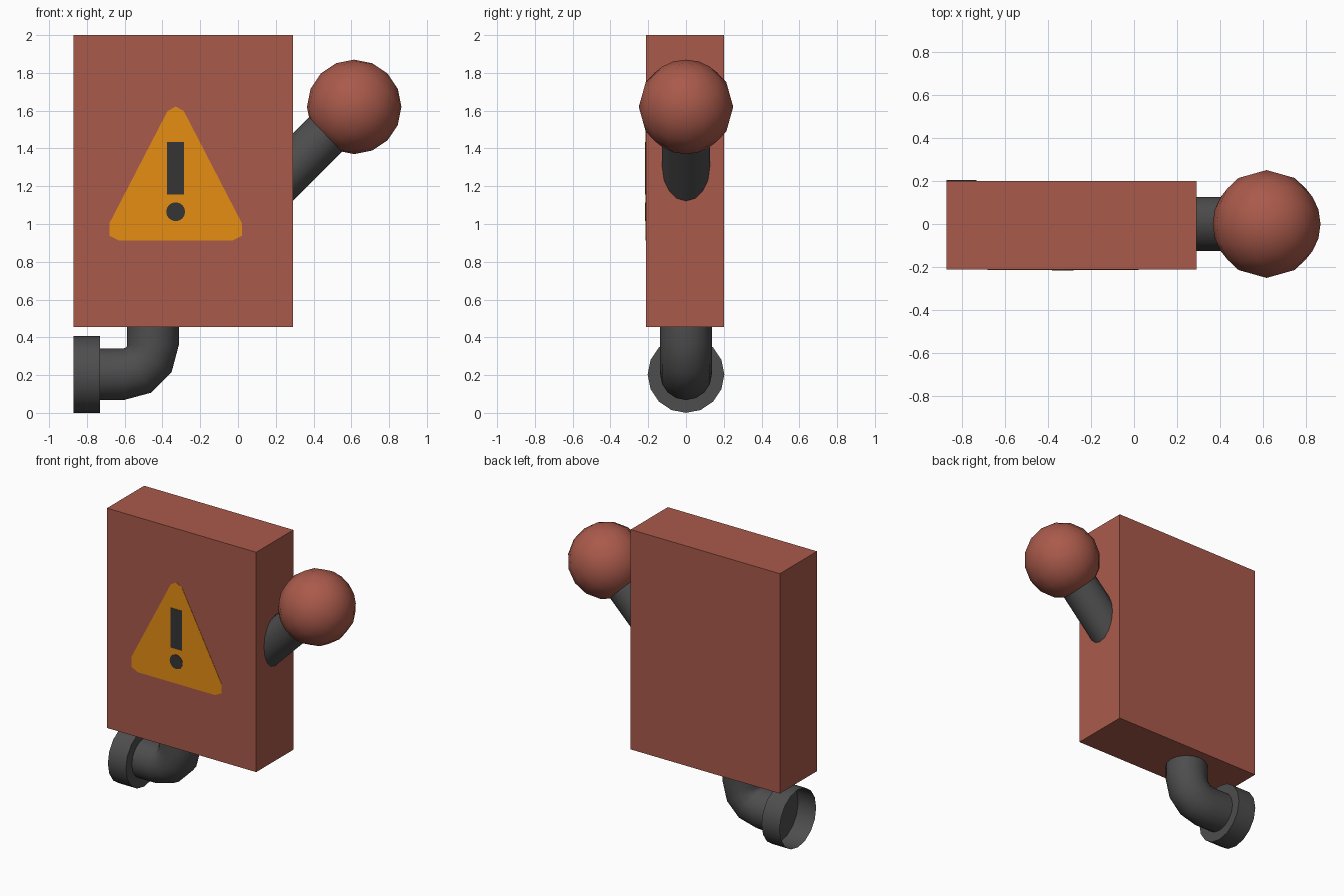
import bpy, bmesh, math
from mathutils import Vector, Matrix

if "Cube" in bpy.data.objects:
    bpy.data.objects.remove(bpy.data.objects["Cube"])


def material(name, rgb):
    m = bpy.data.materials.new(name)
    m.diffuse_color = (*rgb, 1)
    m.use_nodes = True
    m.node_tree.nodes["Principled BSDF"].inputs["Base Color"].default_value = m.diffuse_color
    return m


RED = material("brick red", (0.40, 0.102, 0.07))
AMBER = material("amber", (0.78, 0.27, 0.006))
GREY = material("dark grey", (0.075, 0.075, 0.075))
BLACK = material("near black", (0.036, 0.036, 0.036))


def finish(name, bm, mat, smooth=False):
    bmesh.ops.recalc_face_normals(bm, faces=bm.faces)
    me = bpy.data.meshes.new(name)
    bm.to_mesh(me)
    bm.free()
    ob = bpy.data.objects.new(name, me)
    bpy.context.collection.objects.link(ob)
    me.materials.append(mat)
    if smooth:
        bpy.ops.object.select_all(action='DESELECT')
        ob.select_set(True)
        bpy.context.view_layer.objects.active = ob
        bpy.ops.object.shade_smooth_by_angle(angle=math.radians(50))
    return ob


def tube(name, stations, mat, sides=16, cap_end=False):
    """Sweep a circle in the xz plane; stations are (x, z, heading, radius)."""
    bm = bmesh.new()
    rings = []
    for x, z, heading, r in stations:
        normal = Vector((-math.sin(heading), 0, math.cos(heading)))
        ring = []
        for i in range(sides):
            a = math.tau * i / sides
            ring.append(bm.verts.new(Vector((x, 0, z)) + normal * (r * math.cos(a))
                                     + Vector((0, r * math.sin(a), 0))))
        rings.append(ring)
    for a, b in zip(rings, rings[1:]):
        for i in range(sides):
            j = (i + 1) % sides
            bm.faces.new((a[i], a[j], b[j], b[i]))
    if cap_end:
        bm.faces.new(rings[-1])
    return finish(name, bm, mat, True)


def plate(name, outline, y_front, y_back, mat):
    """Thin plate from an xz outline."""
    bm = bmesh.new()
    face = bm.faces.new([bm.verts.new((x, y_front, z)) for x, z in outline])
    ext = bmesh.ops.extrude_face_region(bm, geom=[face])
    moved = [v for v in ext["geom"] if isinstance(v, bmesh.types.BMVert)]
    bmesh.ops.translate(bm, verts=moved, vec=(0, y_back - y_front, 0))
    # keep both ends of the plate
    if len(bm.faces) == len(outline) + 1:
        bm.verts.ensure_lookup_table()
        bm.faces.new(bm.verts[:len(outline)])
    return finish(name, bm, mat)


# Cabinet
FRONT = -0.212
plate("cabinet", [(-0.87, 0.455), (0.29, 0.455), (0.29, 2.0), (-0.87, 2.0)], FRONT, 0.20, RED)

# Warning sign: triangle with clipped corners, bar and dot
CX = -0.33
half = [(0, 1.622), (0.043, 1.598), (0.35, 1.005), (0.35, 0.937), (0.30, 0.912)]
sign = [(CX + x, z) for x, z in half] + [(CX - x, z) for x, z in reversed(half[1:])]
plate("warning_sign", sign, FRONT - 0.002, FRONT + 0.002, AMBER)
plate("sign_bar", [(CX - 0.045, 1.155), (CX + 0.045, 1.155), (CX + 0.045, 1.435),
                   (CX - 0.045, 1.435)], FRONT - 0.004, FRONT, BLACK)
dot = [(CX + 0.05 * math.cos(math.tau * i / 16), 1.065 + 0.05 * math.sin(math.tau * i / 16))
       for i in range(16)]
plate("sign_dot", dot, FRONT - 0.004, FRONT, BLACK)

# Lever shaft at 45 degrees and its ball knob
D = math.pi / 4
tube("lever_shaft", [(0.16, 1.17, D, 0.126), (0.50, 1.51, D, 0.126)], GREY)
bm = bmesh.new()
bmesh.ops.create_uvsphere(bm, u_segments=16, v_segments=8, radius=0.25,
                          matrix=Matrix.Translation((0.615, 0, 1.62)) @ Matrix.Rotation(D, 4, 'Y'))
finish("lever_knob", bm, RED, True)

# Elbow pipe: straight down, three-step bend, then out to the left
BX, BZ, BR, PR = -0.605, 0.36, 0.155, 0.137
path = [(BX + BR, 0.47, math.pi / 2, PR)]
for i in range(4):
    a = -math.pi / 2 * i / 3
    path.append((BX + BR * math.cos(a), BZ + BR * math.sin(a), a + math.pi / 2, PR))
path.append((-0.73, BZ - BR, 0, PR))
tube("elbow_pipe", path, GREY)

# Open flange cup with a closed inner wall
tube("pipe_flange", [(-0.87, 0.203, 0, 0.203), (-0.73, 0.203, 0, 0.203)], GREY, cap_end=True)
